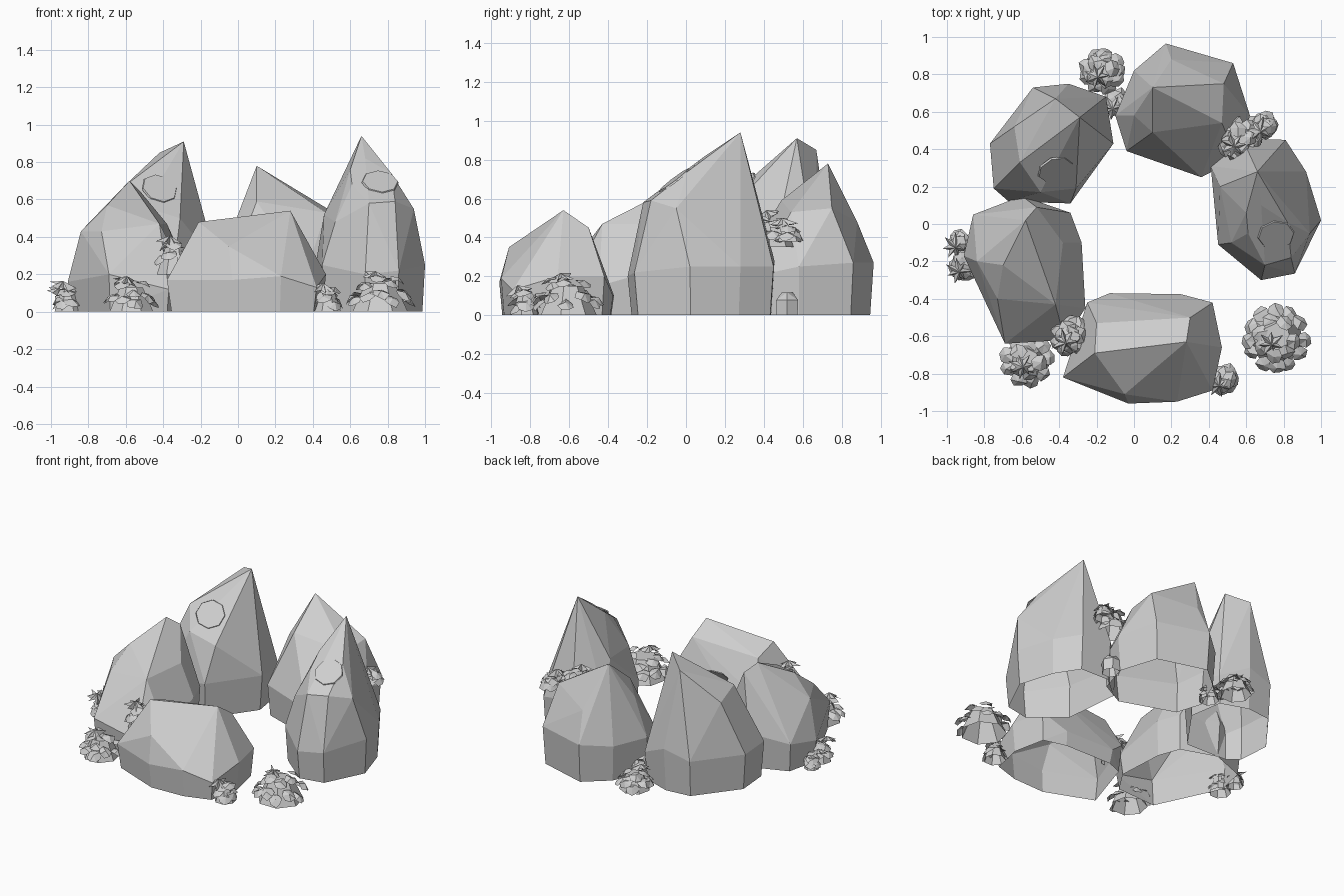
import bpy, bmesh, math, random
from mathutils import Vector
from mathutils.bvhtree import BVHTree

random.seed(4)
cube = bpy.data.objects.get("Cube")
if cube:
    bpy.data.objects.remove(cube, do_unlink=True)

grey = bpy.data.materials.new("stone grey")
grey.use_nodes = True
colour = (0.62, 0.62, 0.62, 1)
grey.diffuse_color = colour
grey.node_tree.nodes["Principled BSDF"].inputs["Base Color"].default_value = colour


def finish(bm, name):
    mesh = bpy.data.meshes.new(name)
    bm.to_mesh(mesh)
    bm.free()
    mesh.materials.append(grey)
    obj = bpy.data.objects.new(name, mesh)
    bpy.context.collection.objects.link(obj)
    return obj


def open_base(bm, level):
    """Remove the flat underside so the part is a hollow shell."""
    under = [f for f in bm.faces if all(abs(v.co.z - level) < 0.001 for v in f.verts)]
    bmesh.ops.delete(bm, geom=under, context="FACES")


def rock(name, waist, crown, lichen=None):
    """Hollow boulder: a base tucked in under the waist, and a crown, wrapped in a hull."""
    bm = bmesh.new()
    centre = sum((Vector(p) for p in waist), Vector()) / len(waist)
    for p in waist:
        foot = centre.lerp(Vector(p), 0.95)
        bm.verts.new((foot.x, foot.y, 0))
    for p in waist + crown:
        bm.verts.new(p)
    hull = bmesh.ops.convex_hull(bm, input=bm.verts[:])
    loose = set(hull["geom_interior"]) | set(hull["geom_unused"])
    bmesh.ops.delete(bm, geom=[g for g in loose if isinstance(g, bmesh.types.BMVert)],
                     context="VERTS")
    bmesh.ops.dissolve_limit(bm, angle_limit=math.radians(4),
                             verts=bm.verts[:], edges=bm.edges[:])
    bmesh.ops.recalc_face_normals(bm, faces=bm.faces[:])
    open_base(bm, 0)
    tree = BVHTree.FromBMesh(bm)
    finish(bm, name)
    # Flat round patch lying on the sloping face
    if lichen:
        spot, normal, _, _ = tree.ray_cast(Vector((*lichen, 3)), Vector((0, 0, -1)))
        if spot:
            bm = bmesh.new()
            turn = normal.to_track_quat("Z", "Y").to_matrix().to_4x4()
            turn.translation = spot
            bmesh.ops.create_cone(bm, cap_ends=True, segments=8, radius1=0.1,
                                  radius2=0.095, depth=0.01, matrix=turn)
            finish(bm, name + "_patch")


def leaf_cap(bm, place, normal, radius, star=False):
    """Shallow seven-sided cap, or a pointed star rosette."""
    turn = Vector(normal).to_track_quat("Z", "Y")
    count = 14 if star else 7
    spin = random.uniform(0, math.tau)
    tip = bm.verts.new(place + turn @ Vector((0, 0, radius * 0.45)))
    rim = []
    for i in range(count):
        angle = spin + math.tau * i / count
        reach = radius * (0.45 if star and i % 2 else random.uniform(0.85, 1.1))
        lift = radius * random.uniform(-0.25, 0.2)
        rim.append(bm.verts.new(place + turn @ Vector(
            (reach * math.cos(angle), reach * math.sin(angle), lift))))
    for a, b in zip(rim, rim[1:] + rim[:1]):
        bm.faces.new((a, b, tip))


def shrub(name, x, y, z, radius, height, count):
    """Mound of leaf caps in two rings, with a star rosette on top."""
    bm = bmesh.new()
    middle = Vector((x, y, z))
    # Hollow heart of the mound
    core = bmesh.ops.create_cone(bm, cap_ends=True, segments=7, radius1=radius * 0.8,
                                 radius2=radius * 0.42, depth=height * 0.72)
    bmesh.ops.translate(bm, verts=core["verts"], vec=middle + Vector((0, 0, height * 0.36)))
    open_base(bm, z)
    leaf = 0.046
    for share, level, number in ((1, 0.36, count), (0.62, 0.68, count // 2 + 1)):
        for i in range(number):
            angle = math.tau * (i + random.uniform(-0.2, 0.2)) / number
            out = Vector((math.cos(angle), math.sin(angle), 0))
            place = middle + out * (radius - leaf * 0.85) * share
            place.z += height * (level + random.uniform(-0.15, 0.15))
            leaf_cap(bm, place, out * 0.7 * share + Vector((0, 0, 1)), leaf)
    leaf_cap(bm, middle + Vector((-0.03, -0.03, height * 0.88)), (0.2, -0.2, 1), leaf * 1.6, True)
    finish(bm, name)


# Ring of five boulders
rock("front_rock",
     [(-.38, -.82, .17), (-.25, -.42, .2), (-.13, -.37, .1), (.25, -.375, .1),
      (.42, -.42, .2), (.47, -.66, .2), (.42, -.89, .13), (.23, -.95, .19), (-.03, -.96, .17)],
     [(-.21, -.69, .48), (.28, -.63, .54), (-.05, -.91, .35), (.3, -.5, .45), (-.2, -.53, .42)])

rock("right_rock",
     [(-.91, -.17, .16), (-.86, .05, .2), (-.6, .15, .25), (-.34, .06, .25),
      (-.28, -.1, .25), (-.26, -.45, .15), (-.37, -.62, .12), (-.69, -.64, .2)],
     [(-.58, .02, .7), (-.52, .09, .64), (-.7, -.22, .57), (-.84, -.2, .43), (-.73, -.4, .43),
      (-.42, -.43, .47), (-.38, -.1, .47)])

rock("back_right_rock",
     [(-.77, .43, .25), (-.75, .19, .25), (-.67, .12, .2), (-.34, .11, .25), (-.11, .43, .25),
      (-.15, .68, .2), (-.35, .75, .3), (-.54, .73, .25)],
     [(-.29, .57, .91), (-.42, .67, .85), (-.61, .33, .67), (-.5, .17, .56),
      (-.31, .19, .5), (-.2, .5, .52), (-.64, .52, .62)], (-.42, .29))

rock("back_left_rock",
     [(-.1, .58, .25), (0, .82, .25), (.17, .965, .27), (.53, .86, .27), (.62, .58, .25),
      (.55, .35, .2), (.36, .25, .2), (-.04, .39, .22)],
     [(.1, .73, .78), (.1, .49, .59), (.47, .54, .53), (.48, .75, .55), (.2, .88, .48),
      (0, .58, .52)])

rock("left_rock",
     [(.41, .31, .22), (.45, -.11, .25), (.68, -.3, .2), (.86, -.265, .22), (1, .02, .25),
      (.92, .28, .25), (.81, .45, .25), (.58, .455, .28)],
     [(.66, .28, .94), (.68, .1, .82), (.6, .06, .76), (.61, -.05, .68), (.7, -.22, .58),
      (.84, -.18, .59), (.94, -.05, .55), (.82, .01, .74), (.46, .2, .52), (.52, -.1, .48)],
     (.76, -.06))

# Leafy shrubs on the ground and in the gaps
for name, *shape in (("front_left_shrub", .76, -.61, 0, .19, .21, 12),
                     ("front_right_shrub", -.57, -.73, 0, .15, .18, 9),
                     ("high_front_shrub", -.34, -.6, .2, .12, .2, 7),
                     ("small_front_shrub", .48, -.83, 0, .09, .14, 6),
                     ("right_side_shrub", -.91, -.22, 0, .09, .15, 6),
                     ("right_side_sprig", -.93, -.09, 0, .065, .11, 4),
                     ("back_shrub", -.17, .82, 0, .13, .15, 9),
                     ("back_gap_shrub", -.09, .65, 0, .08, .13, 5),
                     ("high_back_shrub", .56, .45, .35, .13, .18, 7),
                     ("high_back_sprig", .7, .53, .38, .08, .1, 5)):
    shrub(name, *shape)

# Pebble wedged between the boulders
x, y, size = .63, .52, .065
ring = [math.tau * i / 6 for i in range(6)]
rock("left_pebble",
     [(x + size * math.cos(a), y + size * math.sin(a), size * 1.2) for a in ring],
     [(x + size * math.cos(a) / 2, y + size * math.sin(a) / 2, size * 1.8) for a in ring[::2]])
